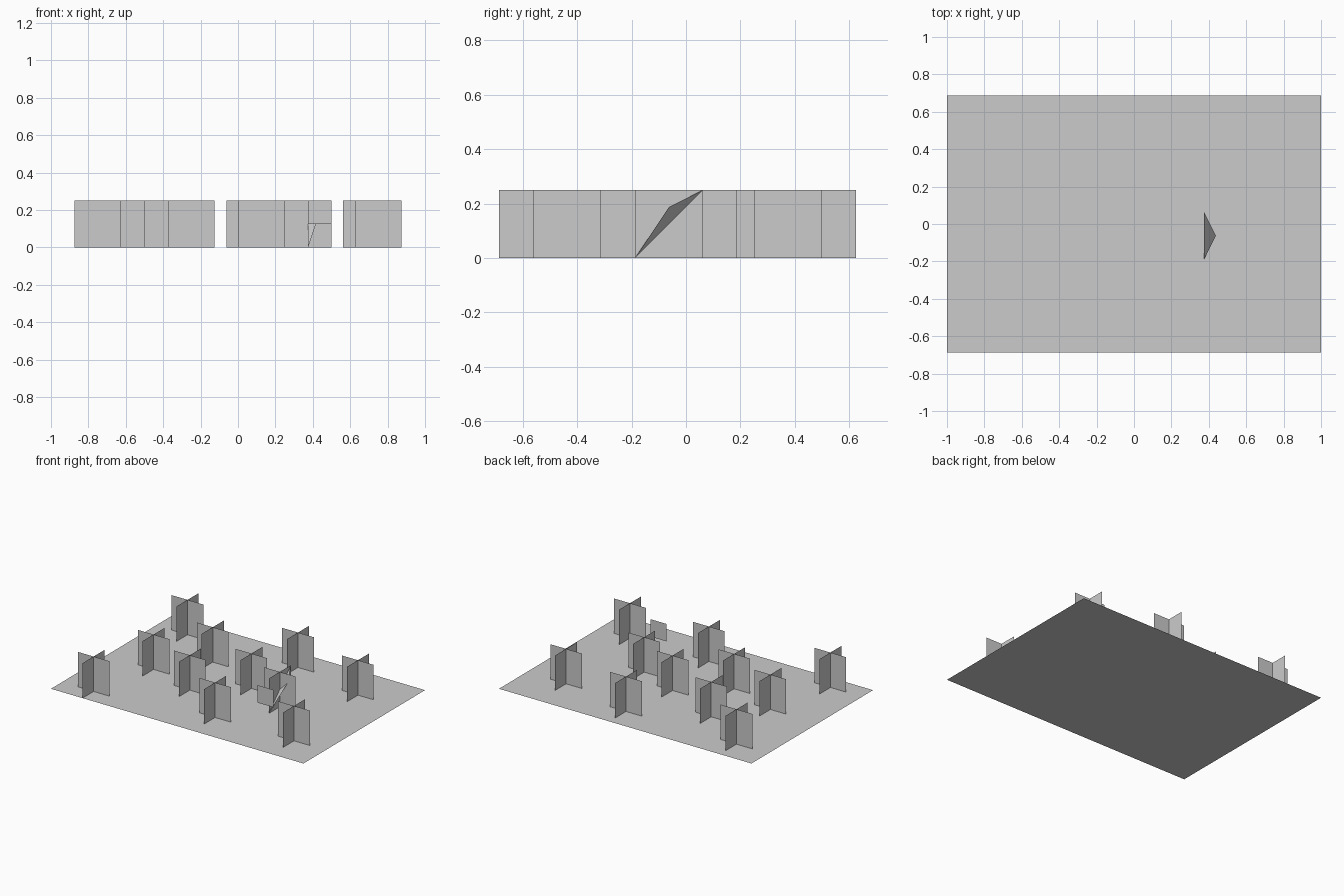
import bpy
import bmesh
from mathutils import Vector

cube = bpy.data.objects.get("Cube")
if cube:
    bpy.data.objects.remove(cube, do_unlink=True)

# One plain grey for everything
grey = bpy.data.materials.new("plain_grey")
grey.use_nodes = True
color = (0.6, 0.6, 0.6, 1.0)
grey.diffuse_color = color
grey.node_tree.nodes["Principled BSDF"].inputs["Base Color"].default_value = color

X, Y, Z = Vector((1, 0, 0)), Vector((0, 1, 0)), Vector((0, 0, 1))
SIZE = 0.25


def add_rect(bm, center, u, v):
    """Flat rectangle around center with half-extent vectors u and v."""
    center = Vector(center)
    bm.faces.new([bm.verts.new(center + a * u + b * v)
                  for a, b in ((-1, -1), (1, -1), (1, 1), (-1, 1))])


def finish(bm, name, location=(0, 0, 0)):
    mesh = bpy.data.meshes.new(name)
    bm.to_mesh(mesh)
    bm.free()
    mesh.materials.append(grey)
    obj = bpy.data.objects.new(name, mesh)
    obj.location = location
    bpy.context.collection.objects.link(obj)
    return obj


# Ground sheet
bm = bmesh.new()
add_rect(bm, (0, 0, 0), X, Y * 0.6875)
finish(bm, "ground_sheet")

# Crossed upright panels scattered over the sheet
spots = [(-0.75, -0.5625), (-0.625, -0.0625), (-0.75, 0.5), (-0.375, 0.25),
         (-0.25, -0.1875), (0.125, -0.4375), (0.0625, 0.0625), (0.125, 0.5),
         (0.6875, 0.375), (0.75, -0.4375), (0.375, -0.0625)]
half = SIZE / 2
for i, (x, y) in enumerate(spots, 1):
    bm = bmesh.new()
    for side in (X, Y):
        add_rect(bm, (0, 0, half), side * half, Z * half)
    finish(bm, f"crossed_panels_{i}", (x, y, 0))

# Small panel floating in front of the last cross
bm = bmesh.new()
add_rect(bm, (0.4375, -0.3125, 0.1875), X * half / 2, Z * half / 2)
finish(bm, "floating_panel")

# Thin triangular flap leaning off the diagonal of the last cross
bm = bmesh.new()
bm.faces.new([bm.verts.new(p) for p in
              ((0, -half, 0), (half / 2, 0, 0.1875), (0, half, SIZE))])
finish(bm, "triangular_flap", (0.375, -0.0625, 0))
